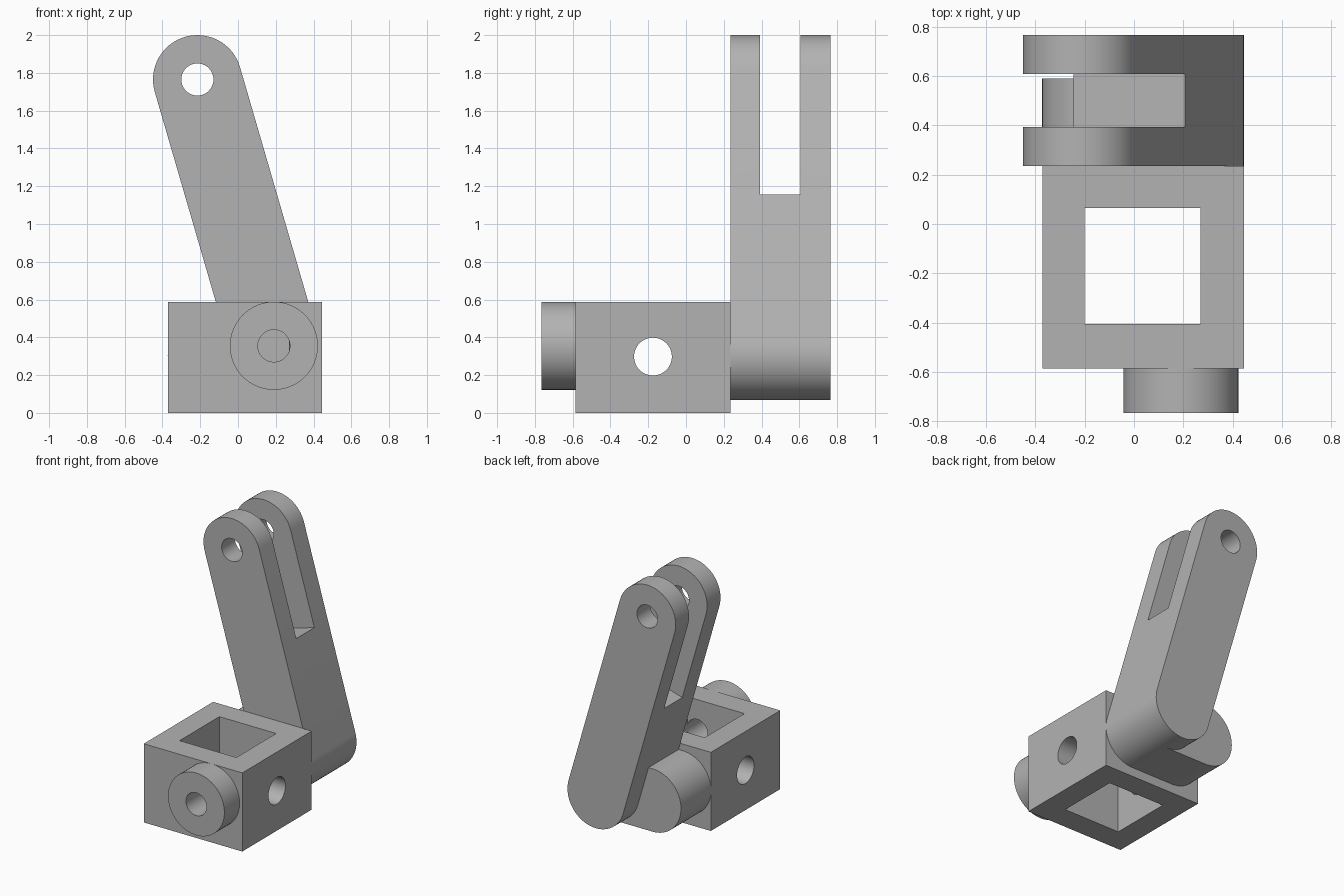
import bpy, bmesh, math
from mathutils import Vector

cube = bpy.data.objects.get("Cube")
if cube:
    bpy.data.objects.remove(cube, do_unlink=True)

gray = bpy.data.materials.new("plain_gray")
gray.use_nodes = True
tone = (0.45, 0.45, 0.45, 1)
gray.diffuse_color = tone
gray.node_tree.nodes["Principled BSDF"].inputs["Base Color"].default_value = tone

R = 0.235          # radius of the rounded link ends
HOLE = 0.085       # pin hole radius


def extrude(name, outline, axis, start, end):
    """Extrude a closed 2D outline along x or y into a solid."""
    bm = bmesh.new()
    place = {"y": lambda u, v: (u, start, v), "x": lambda u, v: (start, u, v)}[axis]
    face = bm.faces.new([bm.verts.new(place(u, v)) for u, v in outline])
    shift = Vector((0, end - start, 0)) if axis == "y" else Vector((end - start, 0, 0))
    side = bmesh.ops.extrude_face_region(bm, geom=[face], use_keep_orig=True)
    moved = [g for g in side["geom"] if isinstance(g, bmesh.types.BMVert)]
    bmesh.ops.translate(bm, verts=moved, vec=shift)
    bmesh.ops.recalc_face_normals(bm, faces=bm.faces)
    mesh = bpy.data.meshes.new(name)
    bm.to_mesh(mesh)
    bm.free()
    mesh.materials.append(gray)
    obj = bpy.data.objects.new(name, mesh)
    bpy.context.collection.objects.link(obj)
    return obj


def circle(center, r, n=64):
    return [(center[0] + r * math.cos(math.tau * i / n),
             center[1] + r * math.sin(math.tau * i / n)) for i in range(n)]


def stadium(a, b, r, n=32):
    """Outline with round ends at a and b."""
    heading = math.atan2(b[1] - a[1], b[0] - a[0])
    points = []
    for center, first in ((b, heading - math.pi / 2), (a, heading + math.pi / 2)):
        points += [(center[0] + r * math.cos(first + math.pi * i / n),
                    center[1] + r * math.sin(first + math.pi * i / n)) for i in range(n + 1)]
    return points


def rect(u0, u1, v0, v1):
    return [(u0, v0), (u1, v0), (u1, v1), (u0, v1)]


def cut(obj, cutters):
    """Subtract the cutters and bake the result."""
    for cutter in cutters:
        cutter.hide_render = True
        mod = obj.modifiers.new("cut", "BOOLEAN")
        mod.operation, mod.solver, mod.object = "DIFFERENCE", "EXACT", cutter
    graph = bpy.context.evaluated_depsgraph_get()
    mesh = bpy.data.meshes.new_from_object(obj.evaluated_get(graph))
    obj.modifiers.clear()
    obj.data = mesh


# Pivot points in the x-z plane
pivot, tip, side_pivot, boss_center = (0.21, 0.303), (-0.215, 1.765), (-0.137, 0.303), (0.19, 0.355)

# Main parts
body = extrude("body_block", rect(-0.37, 0.445, 0, 0.588), "y", -0.585, 0.235)
boss = extrude("front_boss", circle(boss_center, 0.233), "y", -0.765, -0.585)
link = extrude("rear_link", stadium(side_pivot, pivot, R), "y", 0.235, 0.59)
arm = extrude("forked_arm", stadium(pivot, tip, R), "y", 0.235, 0.765)

# Body window, cross hole and boss hole
window = extrude("window_cutter", rect(-0.2, 0.27, -0.1, 0.7), "y", -0.405, 0.065)
cross = extrude("cross_hole_cutter", circle((-0.175, 0.298), 0.1), "x", -0.6, 0.6)
bore = extrude("boss_hole_cutter", circle(boss_center, HOLE), "y", -0.9, -0.25)
cut(body, [window, cross, bore])
cut(boss, [bore])

# Fork slot, square to the arm, and the pin hole
along = (Vector(tip) - Vector(pivot)).normalized()
across = Vector((along.y, -along.x))
floor = Vector((0.205, 1.155)) - across * R
corners = [floor - across * 0.4, floor + across * 0.4]
corners += [c + along * 1.2 for c in reversed(corners)]
slot = extrude("slot_cutter", [tuple(c) for c in corners], "y", 0.393, 0.607)
pin = extrude("pin_hole_cutter", circle(tip, HOLE), "y", 0.1, 0.9)
cut(arm, [slot, pin])

for cutter in (window, cross, bore, slot, pin):
    bpy.data.objects.remove(cutter, do_unlink=True)

# Smooth round surfaces, crisp edges
bpy.ops.object.select_all(action="DESELECT")
for part in (body, boss, link, arm):
    part.select_set(True)
bpy.context.view_layer.objects.active = body
bpy.ops.object.shade_smooth_by_angle(angle=math.radians(30))
